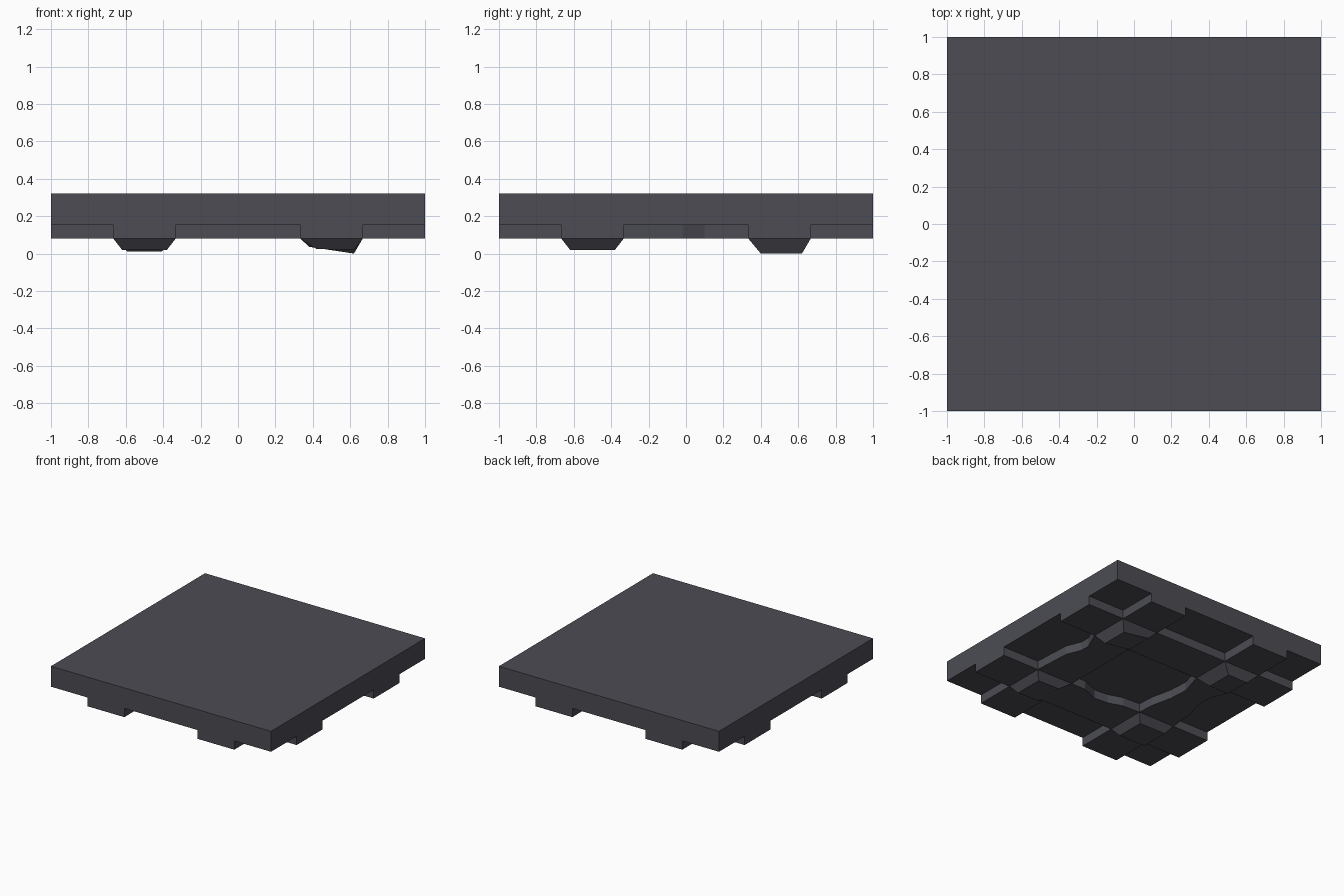
import bpy
import bmesh

cube = bpy.data.objects.get("Cube")
if cube:
    bpy.data.objects.remove(cube, do_unlink=True)

COLOUR = (0.072, 0.072, 0.088, 1.0)
stone = bpy.data.materials.new("dark slate grey")
stone.use_nodes = True
stone.diffuse_color = COLOUR
stone.node_tree.nodes["Principled BSDF"].inputs["Base Color"].default_value = COLOUR

A, B = 1 / 3, 2 / 3          # inner and outer edges of the raised strips
LOW, MID, TOP = 0.08, 0.152, 0.32


def loft(name, lower, upper):
    """Closed solid between two matching counter-clockwise loops."""
    bm = bmesh.new()
    lo = [bm.verts.new(p) for p in lower]
    up = [bm.verts.new(p) for p in upper]
    bm.faces.new(lo[::-1])
    bm.faces.new(up)
    for i in range(len(lo)):
        j = (i + 1) % len(lo)
        bm.faces.new((lo[i], lo[j], up[j], up[i]))
    bmesh.ops.recalc_face_normals(bm, faces=bm.faces)
    mesh = bpy.data.meshes.new(name)
    bm.to_mesh(mesh)
    bm.free()
    mesh.materials.append(stone)
    obj = bpy.data.objects.new(name, mesh)
    bpy.context.collection.objects.link(obj)
    return obj


def prism(name, outline, z0, z1):
    return loft(name, [(x, y, z0) for x, y in outline], [(x, y, z1) for x, y in outline])


def rect(x0, x1, y0, y1):
    return [(x0, y0), (x1, y0), (x1, y1), (x0, y1)]


# Main slab
prism("slab", rect(-1, 1, -1, 1), MID, TOP)

# Strips running front to back, with worn edges in the middle
prism("right_strip", [
    (-B, -1), (-A, -1), (-A, -A), (-0.34, -0.2), (-0.38, -0.02), (-0.39, 0.14), (-A, A),
    (-A, 1), (-B, 1), (-B, A), (-0.61, 0.18), (-0.60, 0.05), (-0.65, -0.12), (-B, -A)],
    LOW, MID)
prism("left_strip", [
    (A, -1), (B, -1), (B, -A), (0.65, -0.02), (0.60, 0.1), (0.60, 0.18), (B, A),
    (B, 1), (A, 1)], LOW, MID)

# Strips running side to side, between and beyond the others
prism("front_strip", [
    (-A, -B), (A, -B), (A, -A), (0.2, -A), (0.06, -0.39), (-0.06, -0.38), (-0.18, -0.34),
    (-A, -A)], LOW, MID)
prism("back_strip", rect(-A, A, A, B), LOW, MID)
for side, y in (("front", -B), ("back", A)):
    prism(side + "_right_end", rect(-1, -B, y, y + A), LOW, MID)
    prism(side + "_left_end", rect(B, 1, y, y + A), LOW, MID)

# Tapered feet at the crossings: bottom rectangle, then right and left bottom heights
feet = {
    "front_right_foot": (-B, -B, rect(-0.62, -0.38, -0.62, -0.38), 0.02, 0.02),
    "front_left_foot": (A, -B, rect(0.42, 0.62, -0.62, -0.38), 0.024, 0.02),
    "back_right_foot": (-B, A, rect(-0.59, -0.41, 0.40, 0.62), 0.01, 0.01),
    "back_left_foot": (A, A, rect(0.38, 0.62, 0.40, 0.62), 0.036, 0.0),
}
for name, (x, y, base, z_right, z_left) in feet.items():
    heights = (z_right, z_left, z_left, z_right)
    loft(name, [(px, py, z) for (px, py), z in zip(base, heights)],
         [(px, py, LOW) for px, py in rect(x, x + A, y, y + A)])
